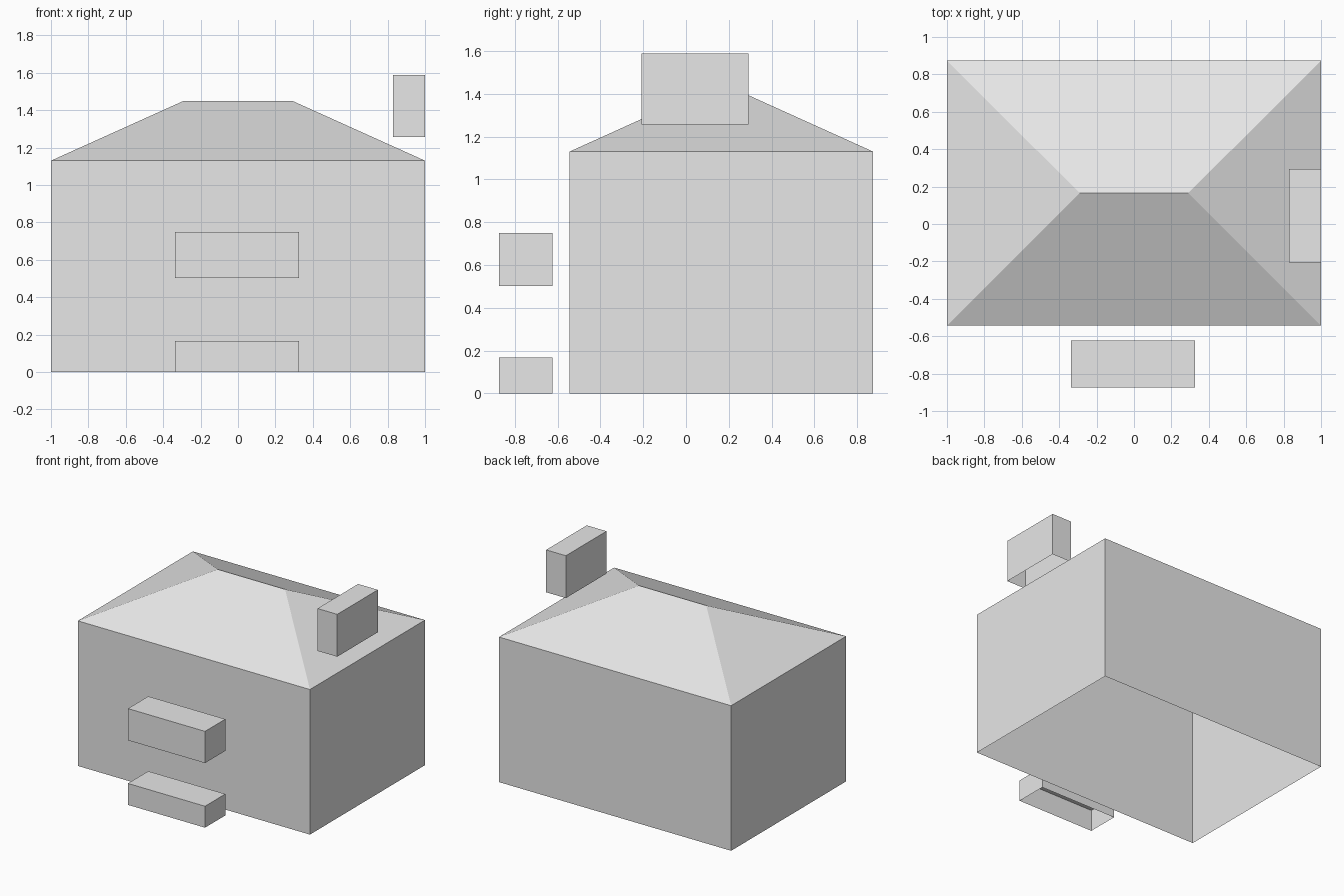
import bpy
import bmesh

cube = bpy.data.objects.get("Cube")
if cube:
    bpy.data.objects.remove(cube, do_unlink=True)

# One plain grey for every part
grey = bpy.data.materials.new("plain_grey")
grey.use_nodes = True
colour = (0.8, 0.8, 0.8, 1.0)
grey.diffuse_color = colour
grey.node_tree.nodes["Principled BSDF"].inputs["Base Color"].default_value = colour


def shell(name, x, y, z, open_top=False, ridge=None):
    """Box shell open underneath; ridge narrows the top to a line of that half length."""
    bm = bmesh.new()
    bmesh.ops.create_cube(bm, size=1)
    ends = [f for f in bm.faces
            if f.normal.z < -0.5 or (f.normal.z > 0.5 and (open_top or ridge))]
    bmesh.ops.delete(bm, geom=ends, context="FACES_ONLY")
    for v in bm.verts:
        top = v.co.z > 0
        v.co = [lo + (hi - lo) * (c + 0.5) for c, (lo, hi) in zip(v.co, (x, y, z))]
        if ridge and top:
            v.co.x = ridge if v.co.x > 0 else -ridge
            v.co.y = sum(y) / 2
    bmesh.ops.remove_doubles(bm, verts=bm.verts, dist=0.0001)
    mesh = bpy.data.meshes.new(name)
    bm.to_mesh(mesh)
    bm.free()
    mesh.materials.append(grey)
    obj = bpy.data.objects.new(name, mesh)
    bpy.context.collection.objects.link(obj)
    return obj


# House walls and hipped roof
house_x, house_y, eaves = (-1, 1), (-0.543, 0.873), 1.13
shell("house_walls", house_x, house_y, (0, eaves), open_top=True)
shell("hip_roof", house_x, house_y, (eaves, 1.45), ridge=0.29)

# Front step and the canopy floating above it
porch_x, porch_y = (-0.337, 0.327), (-0.873, -0.623)
shell("front_step", porch_x, porch_y, (0, 0.167))
shell("front_canopy", porch_x, porch_y, (0.503, 0.75))

# Chimney block above the side slope
shell("chimney", (0.83, 1), (-0.207, 0.293), (1.257, 1.587))
